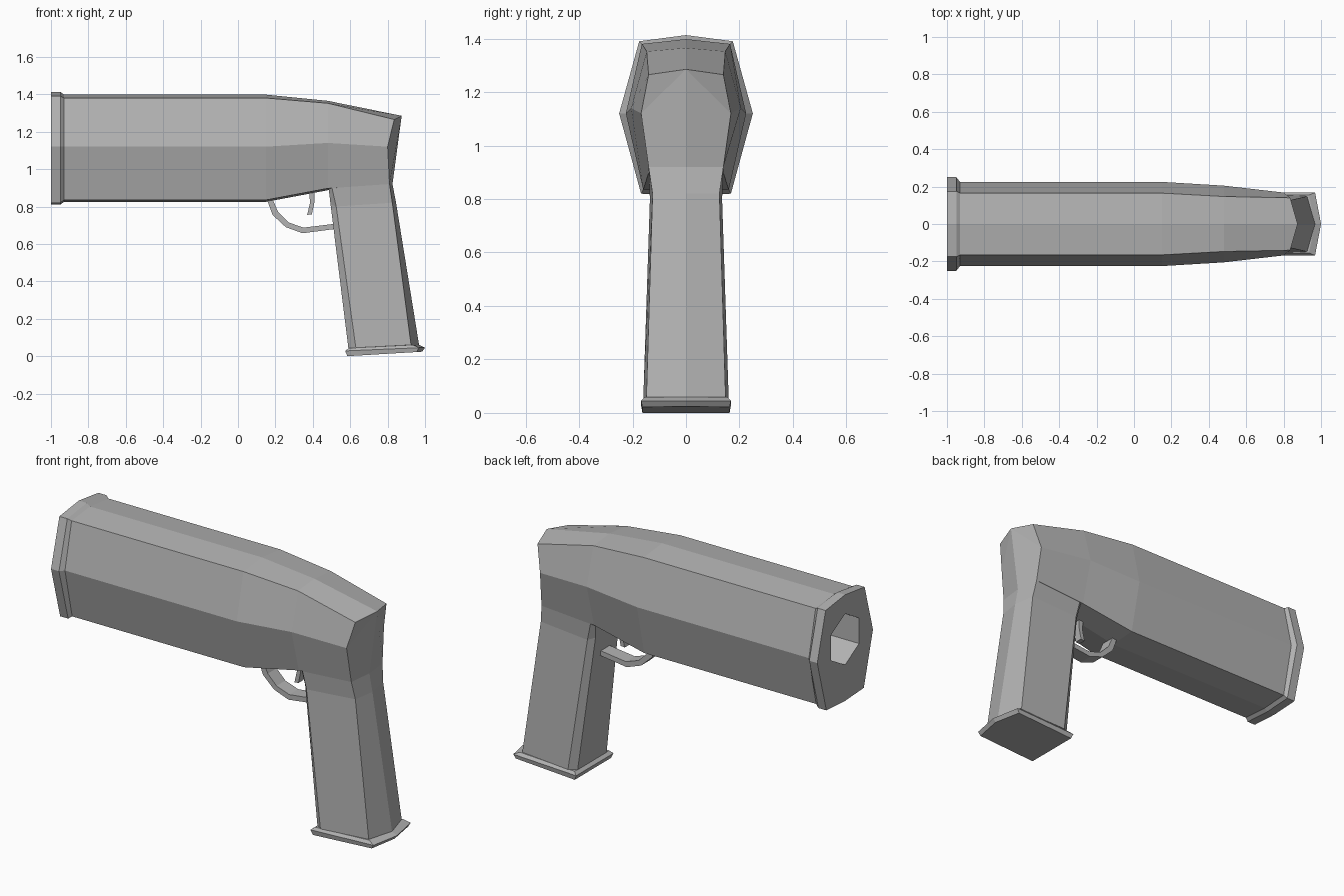
import bpy, bmesh, math

old = bpy.data.objects.get("Cube")
if old:
    bpy.data.objects.remove(old, do_unlink=True)

grey = bpy.data.materials.new("plain_grey")
grey.use_nodes = True
GREY = (0.45, 0.45, 0.45, 1)
grey.diffuse_color = GREY
grey.node_tree.nodes["Principled BSDF"].inputs["Base Color"].default_value = GREY


def finish(name, bm):
    bmesh.ops.recalc_face_normals(bm, faces=bm.faces)
    mesh = bpy.data.meshes.new(name)
    bm.to_mesh(mesh)
    bm.free()
    mesh.materials.append(grey)
    obj = bpy.data.objects.new(name, mesh)
    bpy.context.collection.objects.link(obj)
    return obj


def loft(bm, rings):
    """Bridge closed rings of equal length and return their vertices."""
    loops = [[bm.verts.new(p) for p in ring] for ring in rings]
    for a, b in zip(loops, loops[1:]):
        n = len(a)
        for i in range(n):
            bm.faces.new((a[i], a[(i + 1) % n], b[(i + 1) % n], b[i]))
    return loops


def mirrored(half):
    """Close a half ring, whose ends lie on y = 0 or not, by mirroring."""
    return half + [(x, -y, z) for x, y, z in reversed(half) if y > 0]


def section(x, top, corner, mid, low):
    """Eight-sided body section; corner, mid and low are (y, z)."""
    return mirrored([(x, 0, top), (x, *corner), (x, *mid), (x, *low), (x, 0, low[1] - 0.01)])


# Body with muzzle flange, tapering towards the rear
flange = (1.413, (0.175, 1.39), (0.25, 1.12), (0.168, 0.82))
barrel = (1.398, (0.165, 1.38), (0.225, 1.12), (0.16, 0.835))
rear = mirrored([(0.875, 0, 1.285), (0.835, 0.14, 1.265), (0.80, 0.168, 1.12),
                 (0.81, 0.14, 0.92), (0.826, 0, 0.92)])
bore = [(-1, 0.145 * math.sin(a), 1.16 + 0.145 * math.cos(a))
        for a in (math.radians(60 * i) for i in range(6))]
bm = bmesh.new()
loops = loft(bm, [section(-1, *flange), section(-0.95, *flange), section(-0.93, *barrel),
                  section(0.15, *barrel),
                  section(0.48, 1.365, (0.147, 1.352), (0.205, 1.14), (0.14, 0.897)), rear])
r = loops[-1]
for face in ((0, 1, 2), (0, 2, 3, 4), (0, 4, 5, 6), (0, 6, 7)):
    bm.faces.new([r[i] for i in face])

# Hexagonal bore sunk into the muzzle face
hole = loft(bm, [bore, [(-0.4, y, z) for x, y, z in bore]])
bm.faces.new(hole[1])
rim = [v for v in loops[0]] + hole[0]
edges = [e for e in bm.edges if e.verts[0] in rim and e.verts[1] in rim]
bmesh.ops.triangle_fill(bm, edges=edges, use_beauty=True)
finish("body", bm)


def grip_ring(front, side, back, ridge):
    """Flat front, chamfered front corner, rear corner, rear ridge."""
    return mirrored([front, side, back, ridge])


# Grip with chamfered front corners and a ridged back
bm = bmesh.new()
loops = loft(bm, [
    grip_ring((0.483, 0.125, 0.91), (0.50, 0.14, 0.91), (0.81, 0.14, 0.92), (0.826, 0, 0.92)),
    grip_ring((0.495, 0.105, 0.81), (0.525, 0.135, 0.80), (0.825, 0.125, 0.82), (0.845, 0, 0.82)),
    grip_ring((0.59, 0.13, 0.043), (0.63, 0.16, 0.045), (0.925, 0.148, 0.06), (0.968, 0, 0.06))])
bm.faces.new(loops[0])
bm.faces.new(loops[-1])
finish("grip", bm)

# Flared base plate
bm = bmesh.new()
loops = loft(bm, [
    mirrored([(0.592, 0.155, 0.043), (0.935, 0.155, 0.06), (0.968, 0, 0.06)]),
    mirrored([(0.573, 0.168, 0.028), (0.968, 0.168, 0.045), (1.0, 0, 0.045)]),
    mirrored([(0.585, 0.163, 0.0), (0.955, 0.163, 0.022), (0.985, 0, 0.024)])])
bm.faces.new(loops[0])
bm.faces.new(loops[-1])
finish("base_plate", bm)


def strip(name, outer, inner, width):
    """Band between two side profiles, extruded across y."""
    bm = bmesh.new()
    loops = loft(bm, [[(ox, -width, oz), (ox, width, oz), (ix, width, iz), (ix, -width, iz)]
                      for (ox, oz), (ix, iz) in zip(outer, inner)])
    bm.faces.new(loops[0])
    bm.faces.new(loops[-1])
    return finish(name, bm)


# Trigger guard and trigger
strip("trigger_guard",
      [(0.15, 0.85), (0.185, 0.755), (0.255, 0.69), (0.345, 0.657), (0.52, 0.68)],
      [(0.18, 0.85), (0.215, 0.77), (0.27, 0.715), (0.35, 0.687), (0.52, 0.708)], 0.04)
strip("trigger",
      [(0.38, 0.89), (0.385, 0.82), (0.37, 0.755)],
      [(0.408, 0.89), (0.408, 0.82), (0.395, 0.758)], 0.022)
